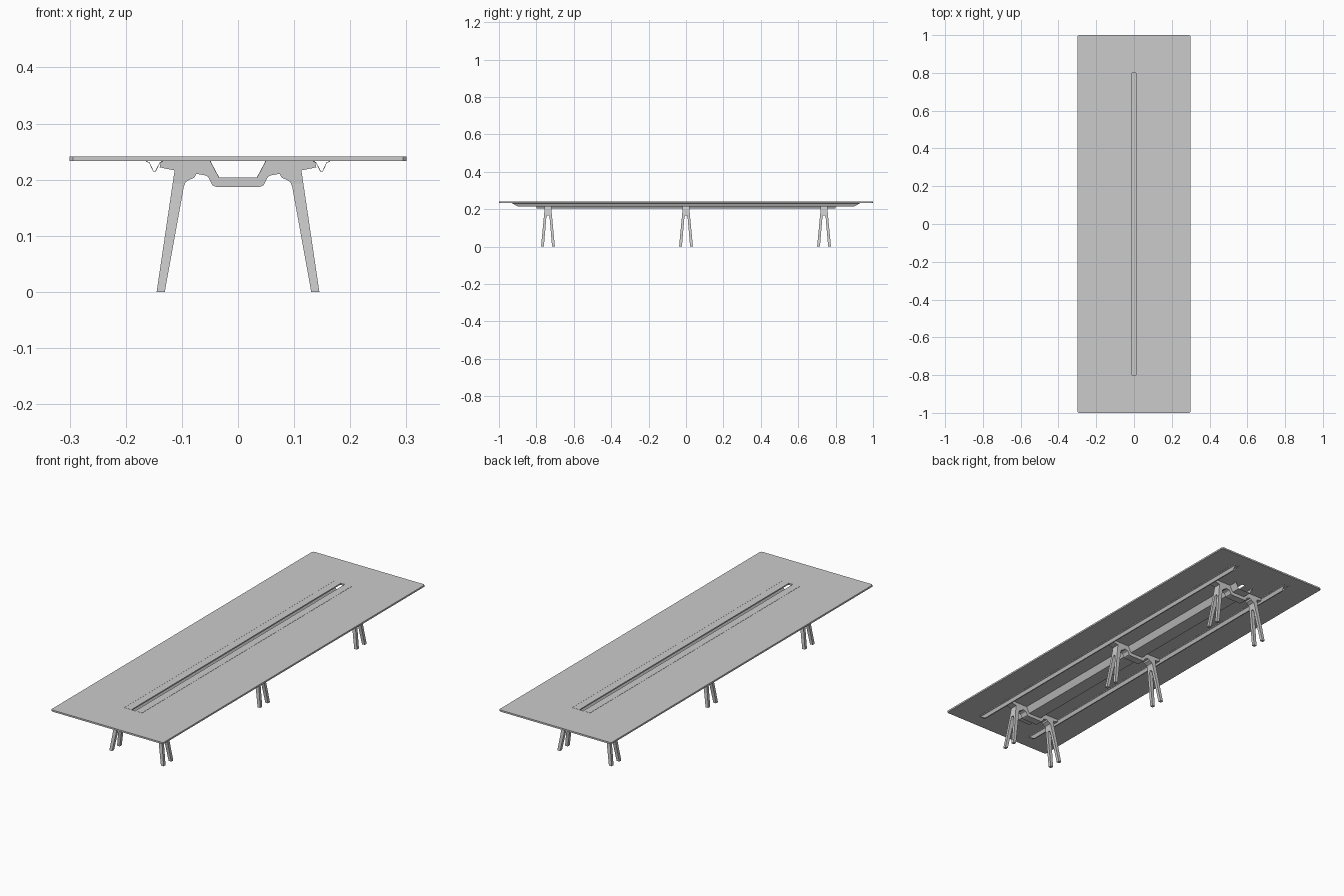
import bpy, bmesh

if "Cube" in bpy.data.objects:
    bpy.data.objects.remove(bpy.data.objects["Cube"])

grey = bpy.data.materials.new("light_grey")
grey.diffuse_color = (0.6, 0.6, 0.6, 1)
grey.use_nodes = True
grey.node_tree.nodes["Principled BSDF"].inputs["Base Color"].default_value = grey.diffuse_color


def finish(name, bm, smooth=False):
    bmesh.ops.recalc_face_normals(bm, faces=bm.faces)
    me = bpy.data.meshes.new(name)
    bm.to_mesh(me)
    bm.free()
    ob = bpy.data.objects.new(name, me)
    bpy.context.collection.objects.link(ob)
    me.materials.append(grey)
    if smooth:
        bpy.ops.object.select_all(action='DESELECT')
        ob.select_set(True)
        bpy.context.view_layer.objects.active = ob
        bpy.ops.object.shade_smooth_by_angle(angle=0.5)
    return ob


def loft(name, a, b, closed=True, smooth=False):
    """Join two matching outlines; closed outlines also get end caps."""
    bm = bmesh.new()
    va = [bm.verts.new(p) for p in a]
    vb = [bm.verts.new(p) for p in b]
    n = len(va)
    for i in range(n if closed else n - 1):
        j = (i + 1) % n
        bm.faces.new((va[i], va[j], vb[j], vb[i]))
    if closed:
        bm.faces.new(va)
        bm.faces.new(vb[::-1])
    return finish(name, bm, smooth)


def box(name, x0, x1, y0, y1, z0, z1):
    rect = [(x0, y0), (x1, y0), (x1, y1), (x0, y1)]
    return loft(name, [(x, y, z0) for x, y in rect], [(x, y, z1) for x, y in rect])


def sheet(name, pts, end):
    """Thin folded metal channel running along y; end(z) gives its half length."""
    ob = loft(name, [(x, -end(z), z) for x, z in pts],
              [(x, end(z), z) for x, z in pts], closed=False)
    mod = ob.modifiers.new("thickness", 'SOLIDIFY')
    mod.thickness = 0.0012
    mod.offset = 0


# table top with slightly clipped corners and a central slot
c = 0.006
corners = [(-0.3 + c, -1), (0.3 - c, -1), (0.3, -1 + c), (0.3, 1 - c),
           (0.3 - c, 1), (-0.3 + c, 1), (-0.3, 1 - c), (-0.3, -1 + c)]
top = loft("table_top", [(x, y, 0.2335) for x, y in corners],
           [(x, y, 0.2415) for x, y in corners])
cutter = box("slot_cutter", -0.048, 0.048, -0.8, 0.8, 0.22, 0.26)
cutter.hide_render = True
cutter.hide_viewport = True
cut = top.modifiers.new("slot", 'BOOLEAN')
cut.operation = 'DIFFERENCE'
cut.solver = 'EXACT'
cut.object = cutter

# two cable flaps leaving a gap along the middle
box("left_flap", -0.0472, -0.0105, -0.7995, 0.7995, 0.2355, 0.2417)
box("right_flap", 0.0105, 0.0472, -0.7995, 0.7995, 0.2355, 0.2417)

# open-ended cable tray under the slot
sheet("cable_tray", [(-0.0495, 0.2335), (-0.0475, 0.229), (-0.034, 0.2038),
                     (0.034, 0.2038), (0.0475, 0.229), (0.0495, 0.2335)],
      lambda z: 0.8)

# V-shaped support beams with slanted ends
for side, s in (("left", -1), ("right", 1)):
    pts = [(0.164, 0.2328), (0.158, 0.2305), (0.151, 0.2152),
           (0.147, 0.2152), (0.139, 0.2305), (0.134, 0.2328)]
    sheet(side + "_beam", [(s * x, z) for x, z in pts],
          lambda z: 0.90 + 0.03 * (z - 0.2152) / 0.0176)

# yoke outline (left half, from the crossbar underside round to its upper face)
half = [(-0.0385, 0.187), (-0.0455, 0.19), (-0.049, 0.197), (-0.0535, 0.205),
        (-0.058, 0.2075), (-0.074, 0.2105), (-0.078, 0.2035), (-0.086, 0.200),
        (-0.093, 0.196), (-0.0965, 0.188), (-0.1172, 0.188), (-0.113, 0.2165),
        (-0.1395, 0.222), (-0.137, 0.2335), (-0.050, 0.2335), (-0.047, 0.229),
        (-0.033, 0.203)]
yoke = half + [(-x, z) for x, z in reversed(half)]

# forked leg outline in the side plane
fork_half = [(0.022, 0), (0.037, 0), (0.0205, 0.175), (0.019, 0.192)]
crotch = [(0.004, 0.166), (0.0085, 0.158)]
fork = (fork_half + [(-y, z) for y, z in reversed(fork_half)]
        + [(-y, z) for y, z in reversed(crotch)] + crotch)


def outer(z):
    return 0.145 - 0.032 * z / 0.2165


def inner(z):
    return 0.1305 - 0.034 * z / 0.188


# three leg frames
for place, yc in (("front", -0.738), ("middle", 0), ("back", 0.738)):
    loft(place + "_yoke", [(x, yc - 0.019, z) for x, z in yoke],
         [(x, yc + 0.019, z) for x, z in yoke], smooth=True)
    for side, s in (("left", -1), ("right", 1)):
        loft(f"{place}_{side}_leg",
             [(s * outer(z), yc + y, z) for y, z in fork],
             [(s * inner(z), yc + y, z) for y, z in fork], smooth=True)
